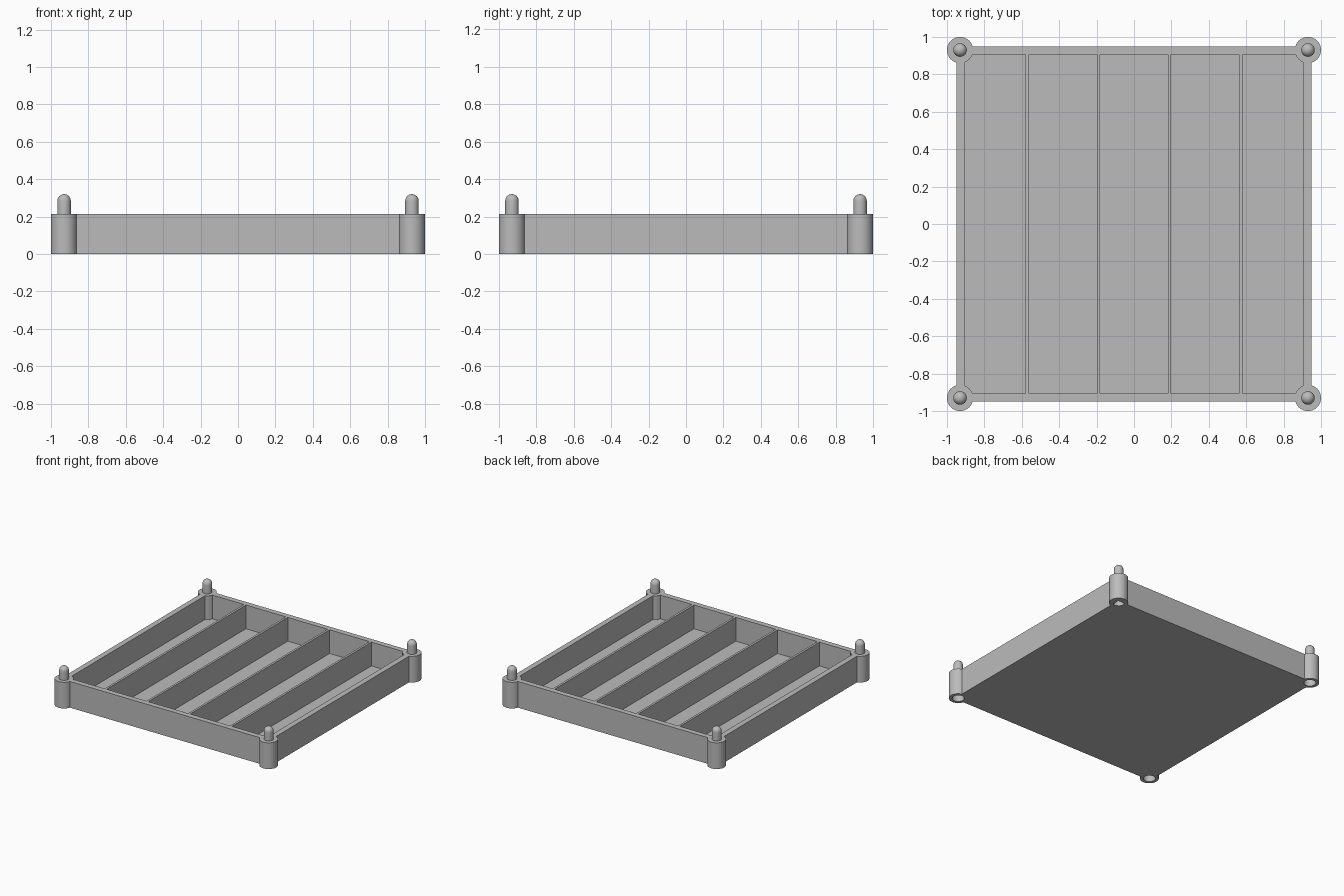
import bpy
import bmesh
import math

HEIGHT = 0.215      # wall and post height
OUTER = 0.95        # half width to the outside of the walls
INNER = 0.905       # half width to the inside of the walls
FLOOR = 0.02        # floor thickness
DIVIDER = 0.018     # divider thickness
POST = 0.93         # post centre
POST_R, PIN_R, HOLE_R = 0.07, 0.036, 0.045
PIN_TOP, HOLE_DEPTH = 0.32, 0.125
SIDES = 48

cube = bpy.data.objects.get("Cube")
if cube:
    bpy.data.objects.remove(cube, do_unlink=True)

grey = bpy.data.materials.new("plain grey")
grey.use_nodes = True
grey.diffuse_color = (0.5, 0.5, 0.5, 1)
grey.node_tree.nodes["Principled BSDF"].inputs["Base Color"].default_value = (0.5, 0.5, 0.5, 1)


def make_object(name, bm):
    bmesh.ops.recalc_face_normals(bm, faces=bm.faces)
    mesh = bpy.data.meshes.new(name)
    bm.to_mesh(mesh)
    bm.free()
    mesh.materials.append(grey)
    obj = bpy.data.objects.new(name, mesh)
    bpy.context.collection.objects.link(obj)
    return obj


def box(name, x0, x1, half_y, z0, z1):
    bm = bmesh.new()
    bmesh.ops.create_cube(bm, size=1)
    for v in bm.verts:
        v.co.x = x1 if v.co.x > 0 else x0
        v.co.y = half_y if v.co.y > 0 else -half_y
        v.co.z = z1 if v.co.z > 0 else z0
    return make_object(name, bm)


def lathe(name, profile, x, y):
    """Turn a (radius, z) profile that starts and ends on the axis."""
    bm = bmesh.new()
    verts = [bm.verts.new((r, 0, z)) for r, z in profile]
    edges = [bm.edges.new(pair) for pair in zip(verts, verts[1:])]
    bmesh.ops.spin(bm, geom=verts + edges, axis=(0, 0, 1), cent=(0, 0, 0),
                   angle=math.tau, steps=SIDES, use_duplicate=False)
    bmesh.ops.remove_doubles(bm, verts=bm.verts, dist=0.0001)
    bmesh.ops.translate(bm, verts=bm.verts, vec=(x, y, 0))
    return make_object(name, bm)


def combine(target, tool, operation):
    mod = target.modifiers.new(operation.lower(), "BOOLEAN")
    mod.operation, mod.solver, mod.object = operation, "EXACT", tool
    bpy.context.view_layer.objects.active = target
    bpy.ops.object.modifier_apply(modifier=mod.name)
    bpy.data.objects.remove(tool, do_unlink=True)


# Tray block with five compartments cut out, leaving walls, floor and dividers
tray = box("stacking_tray", -OUTER, OUTER, OUTER, 0, HEIGHT)
centres = [-0.57, -0.19, 0.19, 0.57]
starts = [-INNER] + [c + DIVIDER / 2 for c in centres]
ends = [c - DIVIDER / 2 for c in centres] + [INNER]
for x0, x1 in zip(starts, ends):
    combine(tray, box("compartment_cutter", x0, x1, INNER, FLOOR, HEIGHT + 0.1), "DIFFERENCE")

# Corner posts with round-topped pins, and sockets underneath
dome = [(PIN_R * math.cos(a), PIN_TOP - PIN_R + PIN_R * math.sin(a))
        for a in (math.pi / 2 * i / 8 for i in range(8))]
post_profile = [(0, 0), (POST_R, 0), (POST_R, HEIGHT), (PIN_R, HEIGHT)] + dome + [(0, PIN_TOP)]
hole_profile = [(0, -0.1), (HOLE_R, -0.1), (HOLE_R, HOLE_DEPTH), (0, HOLE_DEPTH)]
for sx in (-1, 1):
    for sy in (-1, 1):
        combine(tray, lathe("corner_post", post_profile, sx * POST, sy * POST), "UNION")
        combine(tray, lathe("socket_cutter", hole_profile, sx * POST, sy * POST), "DIFFERENCE")

# Smooth the round parts and keep the edges crisp
bpy.ops.object.select_all(action="DESELECT")
tray.select_set(True)
bpy.context.view_layer.objects.active = tray
bpy.ops.object.shade_smooth_by_angle(angle=math.radians(30))
